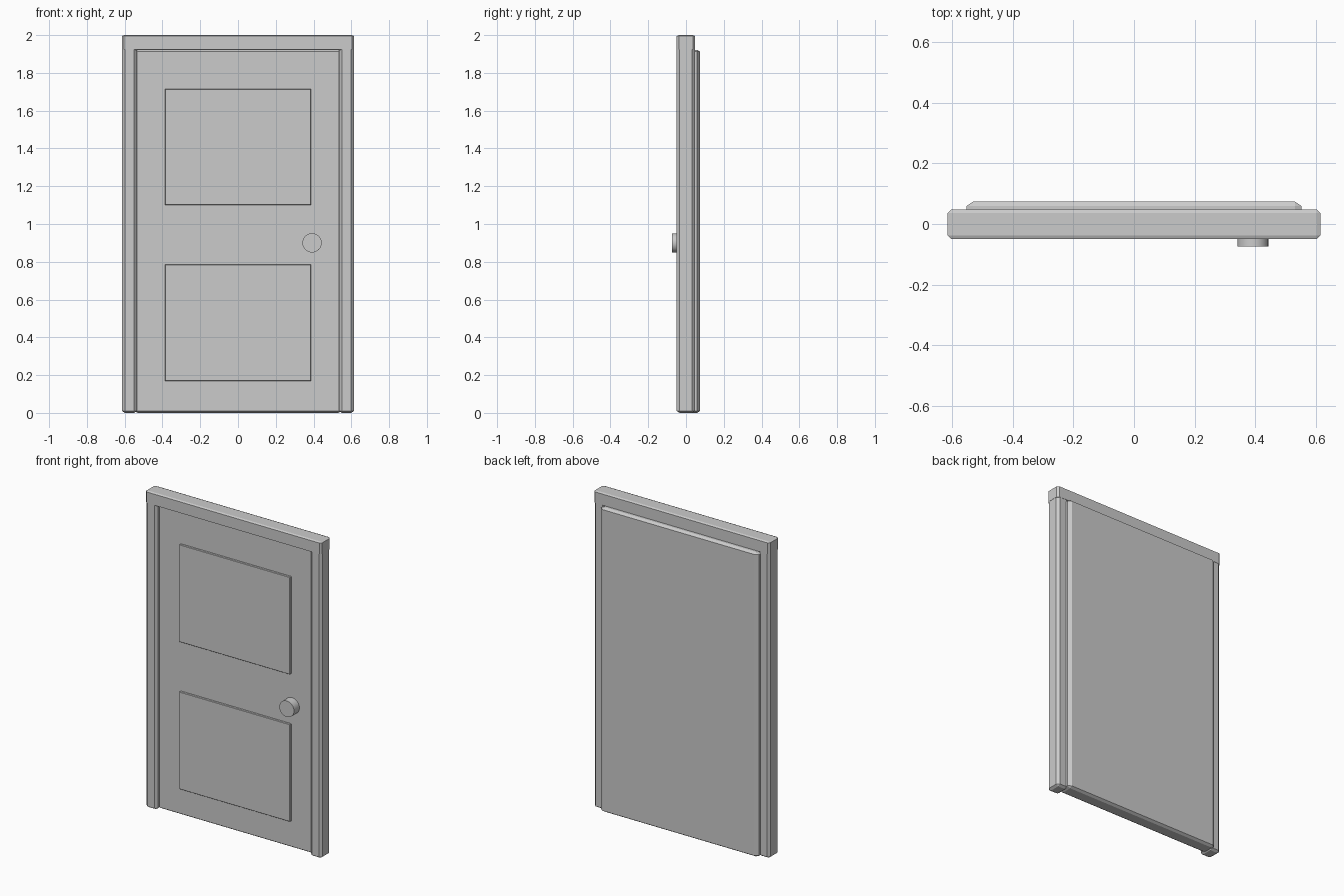
import bpy
import bmesh
from mathutils import Matrix, Vector

cube = bpy.data.objects.get("Cube")
if cube:
    bpy.data.objects.remove(cube, do_unlink=True)

# One plain grey for everything
grey = bpy.data.materials.new("plain_grey")
grey.use_nodes = True
colour = (0.6, 0.6, 0.6, 1)
grey.diffuse_color = colour
grey.node_tree.nodes["Principled BSDF"].inputs["Base Color"].default_value = colour


def add_object(name, bm):
    mesh = bpy.data.meshes.new(name)
    bm.to_mesh(mesh)
    bm.free()
    mesh.materials.append(grey)
    obj = bpy.data.objects.new(name, mesh)
    bpy.context.collection.objects.link(obj)
    return obj


def chamfered_box(name, low, high, cut):
    """Box between two corners, with its own chamfer width along each axis."""
    low, high = Vector(low), Vector(high)
    size = high - low
    bm = bmesh.new()
    bmesh.ops.create_cube(bm, size=1)
    # Bevel by one unit in a stretched space, then scale to the real size
    bmesh.ops.scale(bm, vec=[s / c for s, c in zip(size, cut)], verts=bm.verts)
    bmesh.ops.bevel(bm, geom=bm.edges[:], offset=1, segments=1, affect='EDGES')
    bmesh.ops.scale(bm, vec=cut, verts=bm.verts)
    bmesh.ops.translate(bm, vec=(low + high) / 2, verts=bm.verts)
    return add_object(name, bm)


# Frame: two jambs under a lintel
for name, side in (("left_jamb", 1), ("right_jamb", -1)):
    xs = sorted((side * 0.535, side * 0.614))
    chamfered_box(name, (xs[0], -0.049, 0), (xs[1], 0.047, 1.97),
                  (0.015, 0.015, 0.01))
chamfered_box("lintel", (-0.615, -0.05, 1.92), (0.615, 0.048, 2),
              (0.012, 0.012, 0.005))

# Door slab, set back at the front and standing proud at the rear
chamfered_box("door_slab", (-0.553, -0.02, 0), (0.553, 0.074, 1.922),
              (0.022, 0.015, 0.01))

# Raised panels
for name, bottom in (("lower_panel", 0.17), ("upper_panel", 1.1)):
    chamfered_box(name, (-0.387, -0.034, bottom), (0.387, 0, bottom + 0.615),
                  (0.002, 0.002, 0.002))

# Round knob
bm = bmesh.new()
bmesh.ops.create_cone(bm, cap_ends=True, segments=32, radius1=0.051,
                      radius2=0.051, depth=0.064)
bmesh.ops.rotate(bm, verts=bm.verts, matrix=Matrix(((1, 0, 0), (0, 0, 1), (0, -1, 0))))
bmesh.ops.translate(bm, vec=(0.392, -0.042, 0.9), verts=bm.verts)
knob = add_object("knob", bm)
bpy.context.view_layer.objects.active = knob
knob.select_set(True)
bpy.ops.object.shade_smooth_by_angle()
